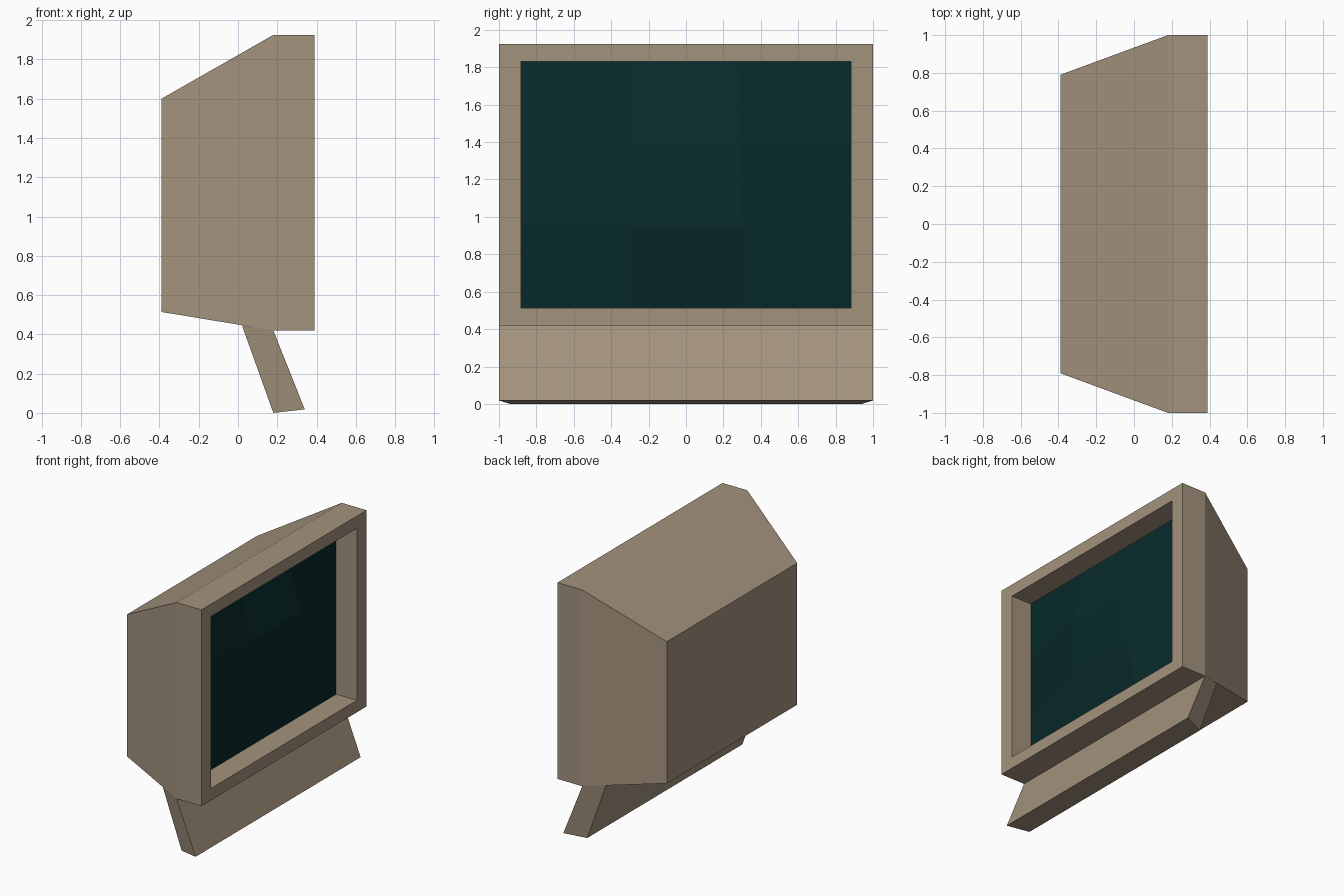
import bpy
import bmesh

if "Cube" in bpy.data.objects:
    bpy.data.objects.remove(bpy.data.objects["Cube"])


def material(name, rgb):
    m = bpy.data.materials.new(name)
    m.diffuse_color = (*rgb, 1.0)
    m.use_nodes = True
    m.node_tree.nodes["Principled BSDF"].inputs["Base Color"].default_value = m.diffuse_color
    return m


BEIGE = material("beige plastic", (0.366, 0.290, 0.206))
GLASS = material("dark teal glass", (0.0024, 0.0235, 0.025))


def finish(bm, name, mat):
    mesh = bpy.data.meshes.new(name)
    bm.to_mesh(mesh)
    bm.free()
    mesh.materials.append(mat)
    ob = bpy.data.objects.new(name, mesh)
    bpy.context.collection.objects.link(ob)
    return ob


def ring(bm, x, half, z0, z1):
    """Rectangle of four vertices across the depth axis."""
    return [bm.verts.new((x, y, z)) for y, z in
            ((-half, z0), (half, z0), (half, z1), (-half, z1))]


REAR, MID, FRONT, RECESS = -0.39, 0.18, 0.39, 0.215
SCREEN_HALF, SCREEN_LOW, SCREEN_HIGH = 0.883, 0.512, 1.83
BULGE = 0.10

# Monitor housing: tapered back, straight front band, bezel and recess walls
bm = bmesh.new()
rings = [ring(bm, *r) for r in (
    (REAR, 0.79, 0.514, 1.6),
    (MID, 1.0, 0.42, 1.925),
    (FRONT, 1.0, 0.42, 1.925),
    (FRONT, SCREEN_HALF, SCREEN_LOW, SCREEN_HIGH),
    (RECESS, SCREEN_HALF, SCREEN_LOW, SCREEN_HIGH))]
bm.faces.new(rings[0])
for a, b in zip(rings, rings[1:]):
    for i in range(4):
        j = (i + 1) % 4
        bm.faces.new((a[i], a[j], b[j], b[i]))
bmesh.ops.recalc_face_normals(bm, faces=bm.faces)
# the shell is open behind the glass, so make sure the back faces outwards
bm.faces.ensure_lookup_table()
if bm.faces[0].normal.x > 0:
    bmesh.ops.reverse_faces(bm, faces=bm.faces[:])
finish(bm, "monitor_housing", BEIGE)

# Screen glass: 3 x 3 panels with the middle bulged forwards
bm = bmesh.new()
grid = []
for r in range(4):
    z = SCREEN_LOW + (SCREEN_HIGH - SCREEN_LOW) * r / 3
    row = []
    for c in range(4):
        y = SCREEN_HALF * (2 * c / 3 - 1)
        bulge = BULGE if r in (1, 2) and c in (1, 2) else 0.0
        row.append(bm.verts.new((RECESS + bulge, y, z)))
    grid.append(row)
for r in range(3):
    for c in range(3):
        bm.faces.new((grid[r][c], grid[r][c + 1],
                      grid[r + 1][c + 1], grid[r + 1][c]))
finish(bm, "screen_glass", GLASS)

# Slanted foot: strip of the underside pushed down and forwards
bm = bmesh.new()
top = [bm.verts.new(p) for p in ((0.02, -0.94, 0.446), (0.18, -1.0, 0.42),
                                 (0.18, 1.0, 0.42), (0.02, 0.94, 0.446))]
low = [bm.verts.new(p) for p in ((0.18, -0.94, 0.0), (0.34, -1.0, 0.018),
                                 (0.34, 1.0, 0.018), (0.18, 0.94, 0.0))]
bm.faces.new(top)
bm.faces.new(low)
for i in range(4):
    j = (i + 1) % 4
    bm.faces.new((top[i], top[j], low[j], low[i]))
bmesh.ops.recalc_face_normals(bm, faces=bm.faces)
finish(bm, "slanted_foot", BEIGE)
